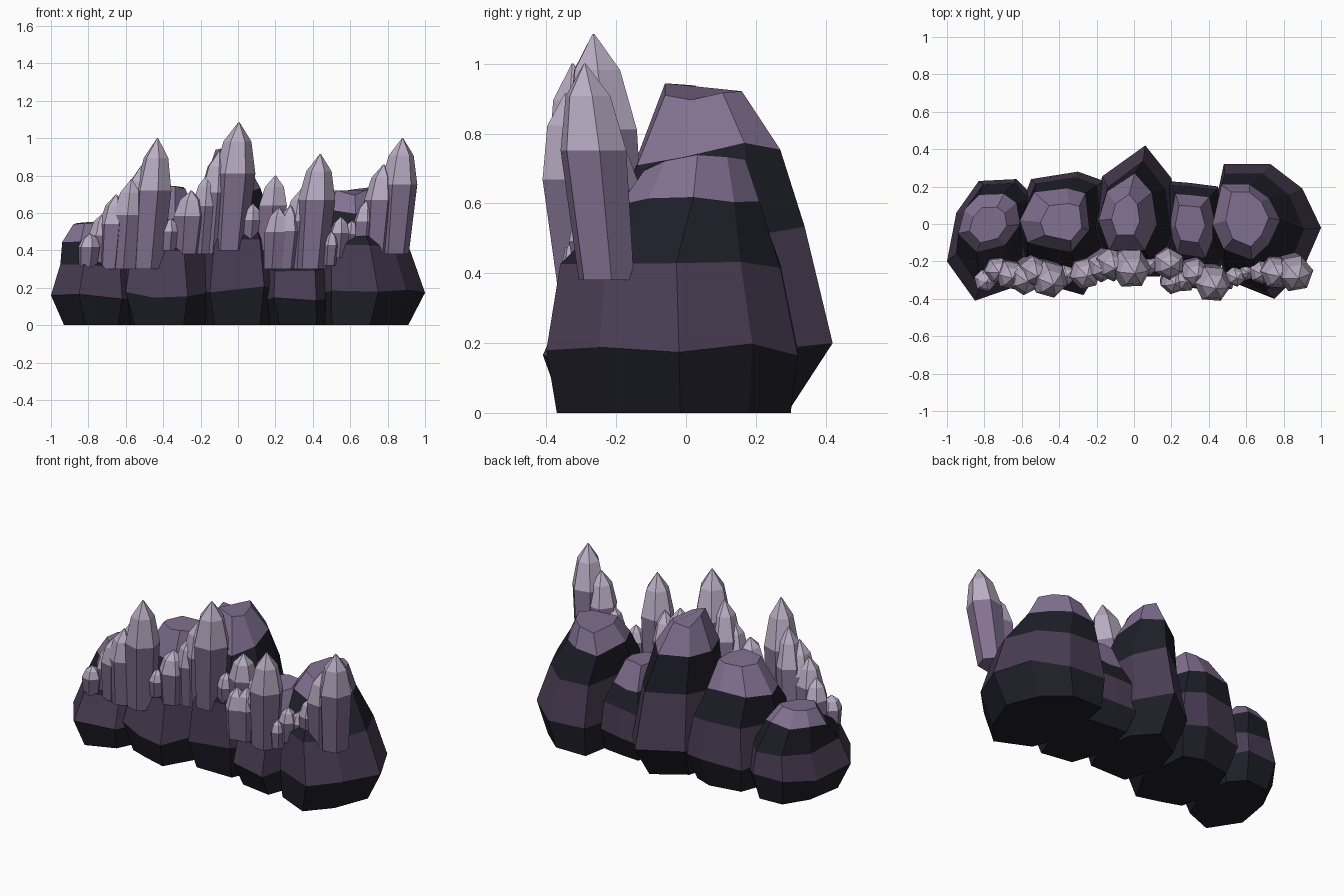
import bpy, math, random
from mathutils import Vector

random.seed(11)
cube = bpy.data.objects.get("Cube")
if cube:
    bpy.data.objects.remove(cube)


def material(name, rgb):
    m = bpy.data.materials.new(name)
    m.use_nodes = True
    m.diffuse_color = (*rgb, 1)
    m.node_tree.nodes["Principled BSDF"].inputs["Base Color"].default_value = (*rgb, 1)
    return m


DARK = material("dark slate", (0.0135, 0.0135, 0.0225))
PLUM = material("plum stone", (0.068, 0.046, 0.086))
MAUVE = material("mauve stone", (0.225, 0.165, 0.285))
VIOLET = material("crystal violet", (0.225, 0.165, 0.28))
LILAC = material("crystal lilac", (0.49, 0.42, 0.55))


def loft(name, rings, bands, materials):
    """Skin a stack of equal rings, closed at both ends; bands[i] colours level i."""
    n = len(rings[0])
    verts = [p for ring in rings for p in ring]
    faces, slots = [list(reversed(range(n)))], [bands[0]]
    for k in range(len(rings) - 1):
        for i in range(n):
            j = (i + 1) % n
            faces.append([k * n + i, k * n + j, (k + 1) * n + j, (k + 1) * n + i])
            slots.append(bands[k])
    faces.append([(len(rings) - 1) * n + i for i in range(n)])
    slots.append(bands[-1])
    mesh = bpy.data.meshes.new(name)
    mesh.from_pydata(verts, [], faces)
    for m in materials:
        mesh.materials.append(m)
    mesh.polygons.foreach_set("material_index", slots)
    mesh.update()
    obj = bpy.data.objects.new(name, mesh)
    bpy.context.collection.objects.link(obj)


def box_ring(z, x0, x1, y0, y1, outline, wobble, rise):
    """Copy of the outline fitted to the given extents, rising to the back, with uneven height."""
    xs, ys = zip(*outline)
    part = lambda v, vs: (v - min(vs)) / (max(vs) - min(vs))
    ring = []
    for x, y in outline:
        u, v = part(x, xs), part(y, ys)
        height = z + rise * (v - 0.5) + random.uniform(-wobble, wobble)
        ring.append(Vector((x0 + (x1 - x0) * u, y0 + (y1 - y0) * v, height)))
    return ring


def rock(name, outline, levels, cap_wobble=0.015, rises=(0, 0, 0, 0, 0)):
    wobbles = (0, 0.018, 0.015, 0.025, cap_wobble)
    rings = [box_ring(*level, outline, w, r) for level, w, r in zip(levels, wobbles, rises)]
    loft(name, rings, [0, 1, 0, 2], [DARK, PLUM, MAUVE])


# Banded boulders: plan outline, then levels of (z, x min, x max, y min, y max)
rock("boulder_far_right",
     [(-1, -.2), (-.85, -.41), (-.62, -.33), (-.5, -.1),
      (-.53, .14), (-.63, .24), (-.83, .23), (-.95, .06)],
     [(0, -.93, -.55, -.35, .2), (.155, -1, -.5, -.41, .24), (.31, -.95, -.53, -.34, .22),
      (.46, -.94, -.61, -.15, .16), (.54, -.88, -.68, -.1, .09)])
rock("boulder_right",
     [(-.66, -.05), (-.6, -.28), (-.45, -.33), (-.27, -.38),
      (-.13, -.15), (-.16, .23), (-.3, .28), (-.55, .24)],
     [(0, -.6, -.18, -.33, .22), (.165, -.66, -.13, -.38, .28), (.4, -.62, -.17, -.31, .25),
      (.59, -.61, -.24, -.15, .19), (.74, -.5, -.28, -.09, .11)])
rock("boulder_centre",
     [(-.24, -.02), (-.15, -.3), (.14, -.3), (.24, -.06), (.2, .24), (.06, .42), (-.17, .25)],
     [(0, -.2, .2, -.23, .29), (.19, -.24, .24, -.28, .42), (.5, -.2, .2, -.26, .34),
      (.74, -.19, .12, -.14, .27), (.91, -.12, .03, -.06, .16)],
     0.03, (0, 0, .06, .06, -.03))
rock("boulder_left",
     [(.13, -.1), (.2, -.33), (.42, -.37), (.51, -.1), (.45, .2), (.3, .22), (.18, .23)],
     [(0, .16, .5, -.3, .18), (.14, .12, .51, -.36, .23), (.3, .13, .5, -.32, .21),
      (.43, .19, .44, -.18, .16), (.55, .22, .38, -.1, .1)])
rock("boulder_far_left",
     [(.4, -.06), (.5, -.3), (.75, -.4), (.9, -.25), (1, -.02), (.9, .19), (.73, .32), (.48, .32)],
     [(0, .42, .91, -.37, .3), (.18, .4, 1, -.4, .32), (.42, .42, .91, -.36, .27),
      (.6, .42, .78, -.19, .21), (.715, .49, .72, -.12, .17)], 0.025)


def crystal(name, x, y, top, radius, foot):
    """Leaning hexagonal shard with a two-step point, tip at (x, y, top)."""
    h = top - foot
    turn = random.uniform(0, 1)
    tip = Vector((x, y, top))
    base = Vector((x - 0.08 * h, y + 0.1 * h, foot))
    rings = []
    for t, r in ((0, 0.84), (0.6, 1), (0.85, 0.68), (1, 0.03)):
        c = base.lerp(tip, t)
        rings.append([c + Vector((math.cos(a), math.sin(a), 0)) * radius * r
                      for a in (math.tau * (i + turn) / 6 for i in range(6))])
    loft(name, rings, [0, 1, 1], [VIOLET, LILAC])


# Crystal row: (tip x, tip y, tip z, radius, foot z)
clusters = {
    "far_right": [(-.43, -.325, 1, .1, .3), (-.515, -.28, .855, .085, .3), (-.57, -.31, .78, .09, .3),
                  (-.65, -.29, .7, .08, .3), (-.72, -.26, .6, .07, .3), (-.79, -.31, .49, .06, .31)],
    "right": [(.005, -.265, 1.085, .11, .4), (-.1, -.24, .93, .09, .38), (-.16, -.25, .81, .08, .38),
              (-.25, -.28, .72, .085, .38), (-.36, -.28, .57, .055, .4)],
    "centre": [(.2, -.23, .8, .085, .4), (.08, -.23, .65, .055, .43)],
    "left": [(.44, -.345, .915, .1, .3), (.34, -.28, .73, .08, .3), (.28, -.31, .64, .07, .3),
             (.22, -.32, .63, .07, .3), (.55, -.29, .58, .055, .36), (.5, -.32, .5, .045, .32)],
    "far_left": [(.88, -.29, 1, .1, .38), (.78, -.28, .86, .09, .38), (.69, -.27, .67, .065, .38),
                 (.61, -.26, .56, .05, .38)],
}
for side, shards in clusters.items():
    for i, shard in enumerate(shards):
        crystal(f"crystal_{side}_{i + 1}", *shard)
